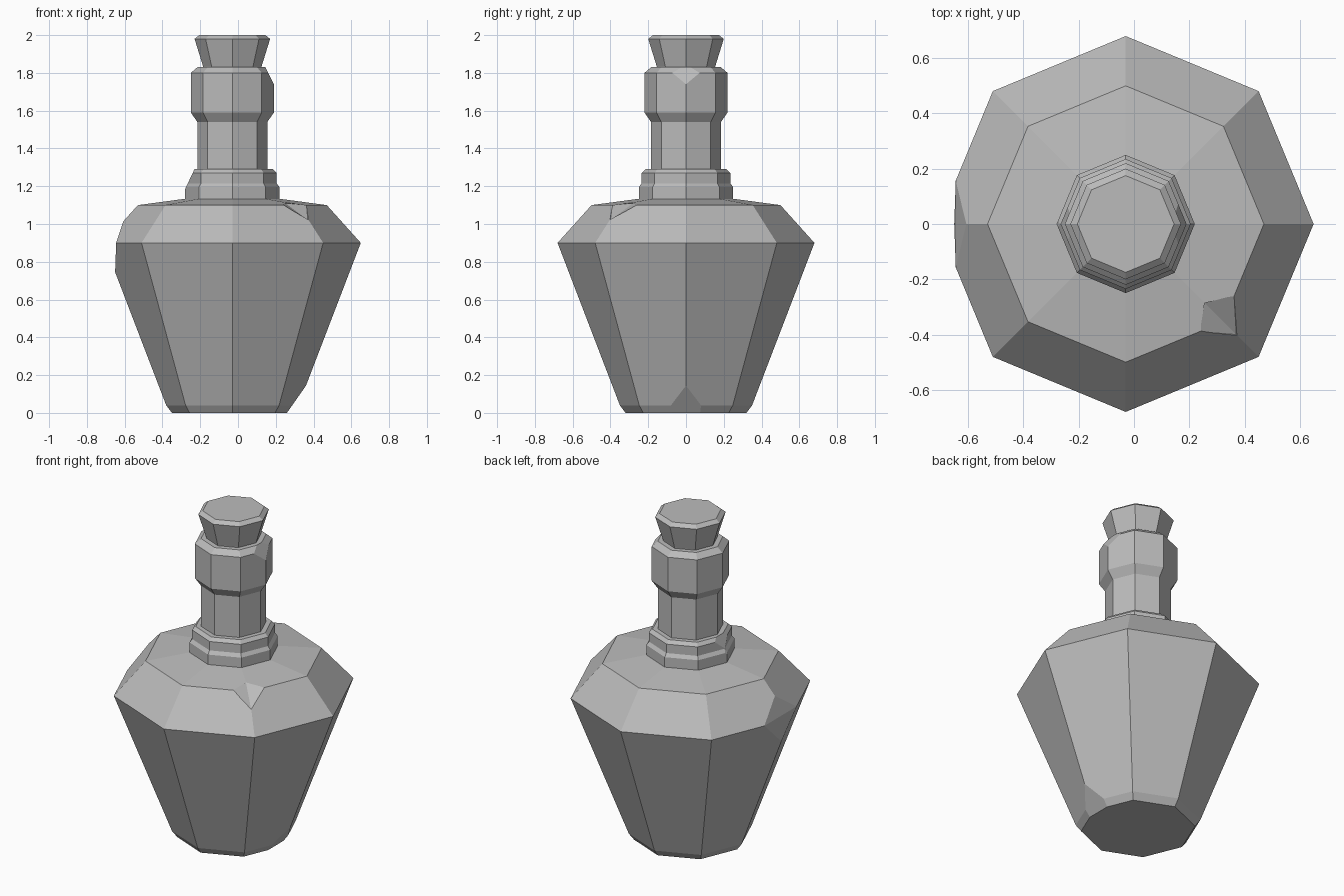
import bpy, bmesh, math
from mathutils import Vector

cube = bpy.data.objects.get("Cube")
if cube:
    bpy.data.objects.remove(cube, do_unlink=True)

AXIS_X = -0.03
SIDES = 8

grey = bpy.data.materials.new("plain grey")
grey.use_nodes = True
colour = (0.5, 0.5, 0.5, 1)
grey.diffuse_color = colour
for node in grey.node_tree.nodes:
    if node.type == "BSDF_PRINCIPLED":
        node.inputs["Base Color"].default_value = colour
        node.inputs["Roughness"].default_value = 0.8


def add_object(name, bm):
    bmesh.ops.recalc_face_normals(bm, faces=bm.faces)
    mesh = bpy.data.meshes.new(name)
    bm.to_mesh(mesh)
    bm.free()
    mesh.materials.append(grey)
    obj = bpy.data.objects.new(name, mesh)
    bpy.context.collection.objects.link(obj)
    return obj


def turned(name, profile, chips=()):
    """Closed octagonal solid from (radius, height) pairs; each chip is a
    slanted plane given by two (x, z) points, cutting off the outer side."""
    bm = bmesh.new()
    rings = []
    for r, z in profile:
        ring = []
        for i in range(SIDES):
            a = math.tau * i / SIDES
            ring.append(bm.verts.new((AXIS_X + r * math.cos(a), r * math.sin(a), z)))
        rings.append(ring)
    for low, high in zip(rings, rings[1:]):
        for i in range(SIDES):
            j = (i + 1) % SIDES
            bm.faces.new((low[i], low[j], high[j], high[i]))
    bm.faces.new(rings[0][::-1])
    bm.faces.new(rings[-1])
    for (x1, z1), (x2, z2) in chips:
        normal = Vector((z2 - z1, 0, x1 - x2))
        if normal.x * (x1 - AXIS_X) < 0:
            normal.negate()
        geom = bm.verts[:] + bm.edges[:] + bm.faces[:]
        cut = bmesh.ops.bisect_plane(bm, geom=geom, dist=1e-5, plane_co=(x1, 0, z1),
                                     plane_no=normal, clear_outer=True)
        edges = [e for e in cut["geom_cut"] if isinstance(e, bmesh.types.BMEdge)]
        bmesh.ops.holes_fill(bm, edges=edges, sides=0)
    return add_object(name, bm)


def notch(obj, points):
    """Cut the convex hull of the points out of the object."""
    bm = bmesh.new()
    for p in points:
        bm.verts.new(p)
    bmesh.ops.convex_hull(bm, input=bm.verts)
    cutter = add_object("notch_cutter", bm)
    cutter.hide_render = True
    mod = obj.modifiers.new("notch", "BOOLEAN")
    mod.operation = "DIFFERENCE"
    mod.solver = "EXACT"
    mod.object = cutter
    bpy.context.view_layer.update()
    depsgraph = bpy.context.evaluated_depsgraph_get()
    result = bpy.data.meshes.new_from_object(obj.evaluated_get(depsgraph))
    obj.modifiers.clear()
    obj.data = result
    bpy.data.objects.remove(cutter, do_unlink=True)


# Bottle body, with a worn side corner and a worn base corner
body = turned("bottle_body",
              [(0.32, 0), (0.35, 0.04), (0.68, 0.9), (0.5, 1.1), (0.24, 1.135)],
              [((-0.645, 0.9), (-0.605, 1.02)),
               ((-0.65, 0.76), (-0.645, 0.9)),
               ((0.357, 0.14), (0.28, 0.03))])

# Chipped groove in the shoulder rim
notch(body, [(0.25, -0.28, 1.11), (0.24, -0.39, 1.101), (0.37, -0.4, 1.02),
             (0.362, -0.26, 1.101), (0.6, -0.7, 1.3)])

# Stepped ring at the foot of the neck
turned("neck_ring",
       [(0.25, 1.12), (0.25, 1.195), (0.235, 1.215), (0.235, 1.27), (0.215, 1.29)],
       [((-0.28, 1.185), (-0.24, 1.27))])

# Neck and its thick collar
turned("neck_and_collar",
       [(0.185, 1.25), (0.185, 1.54), (0.22, 1.59), (0.22, 1.8), (0.185, 1.83)],
       [((0.16, 1.8), (0.19, 1.74))])

# Flared stopper
turned("stopper", [(0.15, 1.81), (0.155, 1.835), (0.2, 1.98), (0.175, 2.0)])
